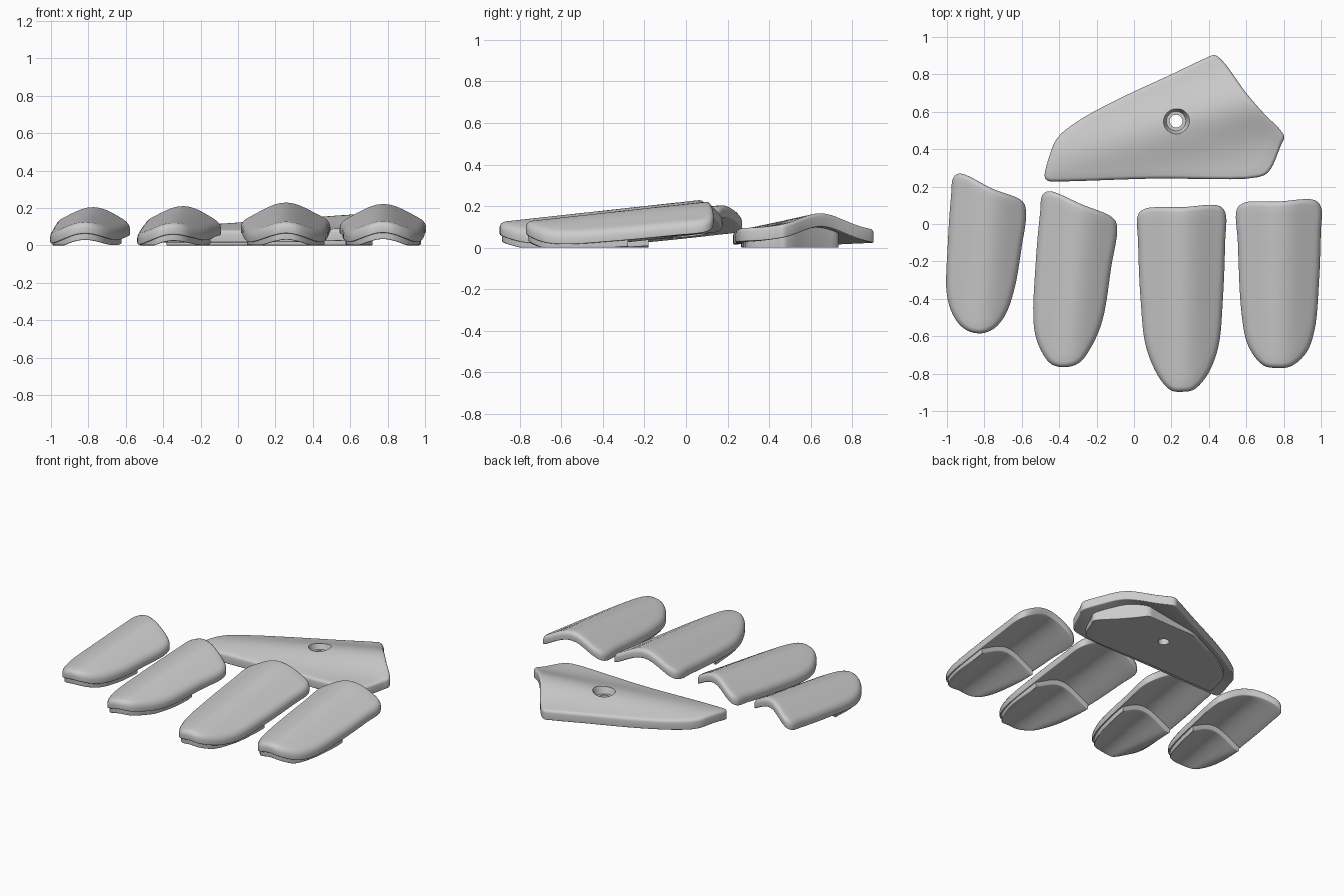
import bpy, bmesh, math
from mathutils import Vector

if "Cube" in bpy.data.objects:
    bpy.data.objects.remove(bpy.data.objects["Cube"])


def smooth_outline(pts, steps=6):
    """Closed centripetal spline through counter-clockwise points."""
    P = [Vector(p) for p in pts]
    n, out = len(P), []
    for i in range(n):
        a, b, c, d = (P[(i + k) % n] for k in (-1, 0, 1, 2))
        t0 = 0.0
        t1 = t0 + (b - a).length ** 0.5
        t2 = t1 + (c - b).length ** 0.5
        t3 = t2 + (d - c).length ** 0.5
        for s in range(steps):
            t = t1 + (t2 - t1) * s / steps
            a1 = a.lerp(b, (t - t0) / (t1 - t0))
            a2 = b.lerp(c, (t - t1) / (t2 - t1))
            a3 = c.lerp(d, (t - t2) / (t3 - t2))
            b1 = a1.lerp(a2, (t - t0) / (t2 - t0))
            b2 = a2.lerp(a3, (t - t1) / (t3 - t1))
            out.append(b1.lerp(b2, (t - t1) / (t2 - t1)))
    return out


def inset(loop, o):
    n, out = len(loop), []
    for i, p in enumerate(loop):
        t = (loop[(i + 1) % n] - loop[i - 1]).normalized()
        out.append(p + Vector((-t.y, t.x)) * o)
    return out


def slab(name, loop, top, bottom, r_top, r_bot):
    """Curved solid between two height functions, with rounded rims."""
    xs, ys = [p.x for p in loop], [p.y for p in loop]
    c = Vector(((min(xs) + max(xs)) / 2, (min(ys) + max(ys)) / 2))
    fill = [0.1, 0.22, 0.35, 0.48, 0.61, 0.74, 0.87]

    def side(height, r, sign):
        rings = []
        for k in range(5):
            a = math.pi / 2 * k / 4
            rings.append([(p.x, p.y, height(p.x, p.y) - sign * r * (1 - math.sin(a)))
                          for p in inset(loop, r * (1 - math.cos(a)))])
        rim = inset(loop, r)
        for f in fill:
            q = [p.lerp(c, f) for p in rim]
            rings.append([(p.x, p.y, height(p.x, p.y)) for p in q])
        return rings

    bm = bmesh.new()
    rings = side(bottom, r_bot, -1)[::-1] + side(top, r_top, 1)
    rows = [[bm.verts.new(v) for v in ring] for ring in rings]
    n = len(loop)
    for A, B in zip(rows, rows[1:]):
        for i in range(n):
            j = (i + 1) % n
            bm.faces.new((A[i], A[j], B[j], B[i]))
    for row, h in ((rows[0], bottom), (rows[-1], top)):
        m = bm.verts.new((c.x, c.y, h(c.x, c.y)))
        for i in range(n):
            bm.faces.new((row[i], row[(i + 1) % n], m))
    bmesh.ops.recalc_face_normals(bm, faces=bm.faces[:])
    me = bpy.data.meshes.new(name)
    bm.to_mesh(me)
    bm.free()
    ob = bpy.data.objects.new(name, me)
    bpy.context.collection.objects.link(ob)
    return ob


def activate(ob):
    bpy.ops.object.select_all(action='DESELECT')
    ob.select_set(True)
    bpy.context.view_layer.objects.active = ob


def combine(ob, other, op):
    activate(ob)
    m = ob.modifiers.new(op, 'BOOLEAN')
    m.operation, m.solver, m.object = op, 'EXACT', other
    bpy.ops.object.modifier_apply(modifier=m.name)
    bpy.data.objects.remove(other)


def finish(ob):
    activate(ob)
    bpy.ops.object.shade_smooth_by_angle(angle=math.radians(35))


# Finger guards: arched, tilted plates with a thicker front pad below
def finger(name, pts, crest, tip_x, back_x, step):
    loop = smooth_outline(pts)
    y0, y1 = min(p.y for p in loop), max(p.y for p in loop)

    def top(x, y):
        d = (x - tip_x - (back_x - tip_x) * (y - y0) / (y1 - y0)) / 0.225
        d = max(-1.1, min(1.1, d))
        drop = 0.5 * d * d + 0.25 * (1 - math.cos(math.pi * d))
        return crest + 0.11 * y - 0.09 * drop

    plate = slab(name, loop, top, lambda x, y: top(x, y) - 0.06, 0.028, 0.008)
    front = [p for p in inset(loop, 0.012) if p.y < step]
    a = Vector((front[-1].x, step))
    b = Vector((front[0].x, step))
    front += [a.lerp(b, i / 12) for i in range(13)]
    pad = slab("pad", front, lambda x, y: top(x, y) - 0.04,
               lambda x, y: max(0.0, top(x, y) - 0.095), 0.004, 0.006)
    combine(plate, pad, 'UNION')
    finish(plate)


finger("little_finger_guard",
       [(-.965, .25), (-.978, .15), (-.995, -.1), (-1, -.38), (-.96, -.5), (-.9, -.565), (-.82, -.585),
        (-.75, -.56), (-.69, -.49), (-.64, -.35), (-.6, -.12), (-.577, .06), (-.595, .12), (-.76, .19), (-.93, .27)],
       0.186, -.82, -.76, -.18)
finger("ring_finger_guard",
       [(-.49, .155), (-.502, .06), (-.525, -.2), (-.535, -.55), (-.5, -.67), (-.44, -.75), (-.36, -.765),
        (-.29, -.74), (-.23, -.66), (-.17, -.52), (-.12, -.22), (-.09, -.02), (-.11, .03), (-.28, .105), (-.455, .175)],
       0.201, -.35, -.28, -.28)
finger("middle_finger_guard",
       [(.022, .05), (.022, -.1), (.035, -.4), (.065, -.66), (.14, -.83), (.2, -.89), (.26, -.897),
        (.32, -.885), (.39, -.81), (.45, -.66), (.475, -.4), (.487, -.1), (.488, .06), (.455, .097), (.26, .09), (.06, .082)],
       0.222, .257, .255, -.38)
finger("index_finger_guard",
       [(.55, .08), (.555, -.1), (.575, -.48), (.61, -.65), (.69, -.755), (.77, -.77), (.84, -.76),
        (.92, -.69), (.965, -.57), (.99, -.3), (.999, -.05), (1, .09), (.965, .128), (.77, .12), (.59, .114)],
       0.211, .775, .777, -.28)

# Knuckle plate: ridge rising toward +x, flat-bottomed block below, stepped hole
outline = smooth_outline(
    [(-.46, .231), (-.4, .228), (.1, .243), (.66, .25), (.72, .28), (.785, .42), (.803, .465), (.78, .505),
     (.7, .585), (.6, .7), (.475, .87), (.43, .903), (.38, .885), (.2, .8), (-.1, .66), (-.3, .55),
     (-.41, .46), (-.45, .37), (-.477, .25)])


def ridge(x, y):
    t = y - (0.65 + 0.3 * (x - 0.6))
    peak = 0.122 + 0.07 * x
    return peak - 0.45 * peak * (1 - math.exp(-(t / 0.19) ** 2))


def under(x, y):
    return max(0.012, ridge(x, y) - 0.065)


knuckle = slab("knuckle_plate", outline, ridge, under, 0.018, 0.006)
base = [Vector((.2 + (p.x - .2) * .86, min(.73 + .02 * (p.x - .3), .5 + (p.y - .5) * .86))) for p in outline]
block = slab("block", base, lambda x, y: under(x, y) + 0.025, lambda x, y: 0.0, 0.003, 0.004)
combine(knuckle, block, 'UNION')
z_hole = ridge(.225, .55)
for r1, r2, z0, z1 in ((.034, .034, -.1, .3), (.052, .078, z_hole - .045, z_hole + .02)):
    bpy.ops.mesh.primitive_cone_add(vertices=48, radius1=r1, radius2=r2, depth=z1 - z0,
                                    location=(.225, .55, (z0 + z1) / 2))
    combine(knuckle, bpy.context.object, 'DIFFERENCE')
finish(knuckle)
